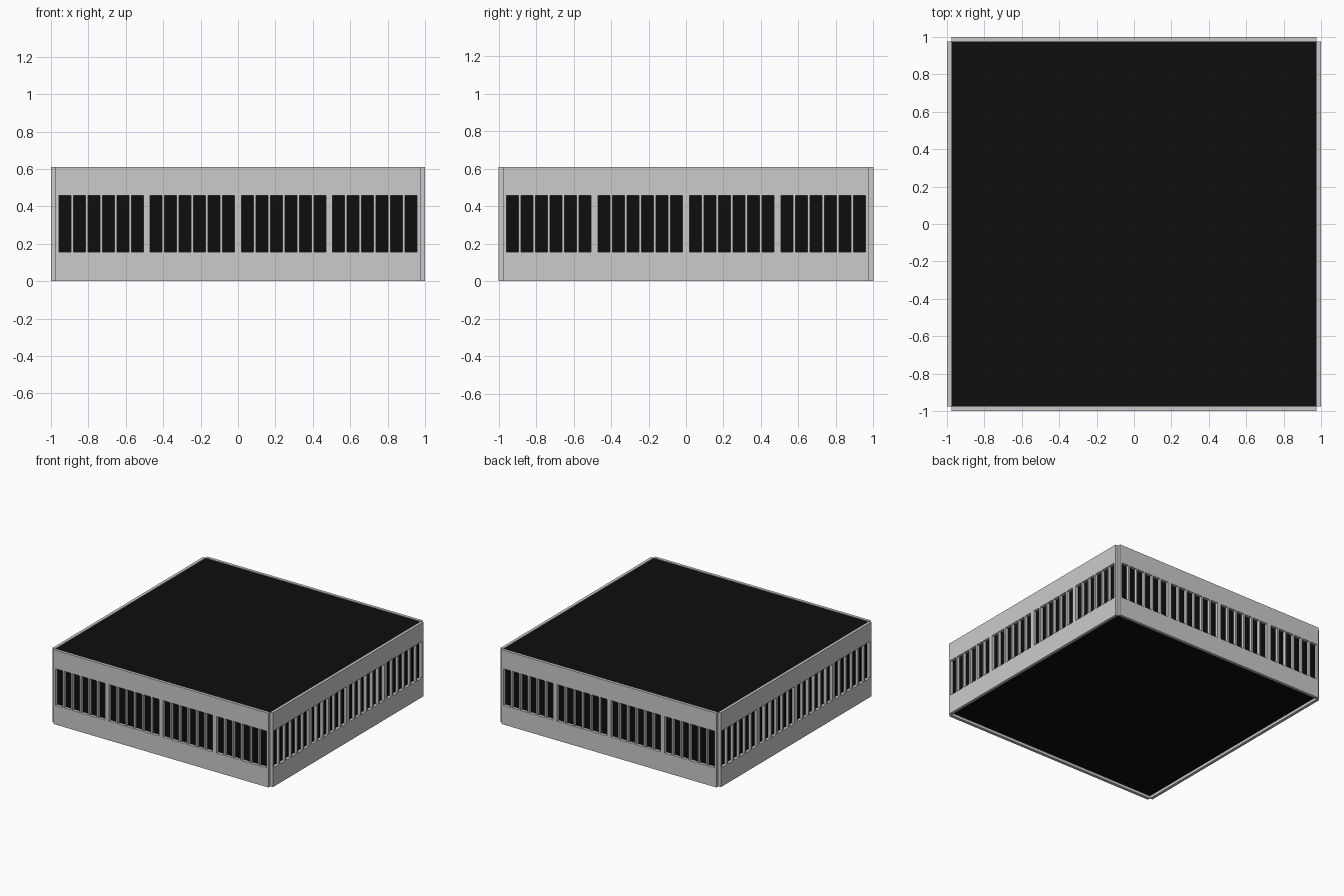
import bpy, bmesh, math
from mathutils import Matrix, Vector

if "Cube" in bpy.data.objects:
    bpy.data.objects.remove(bpy.data.objects["Cube"], do_unlink=True)

HEIGHT = 0.61
THICK = 0.024
HALF = 1 - THICK           # inner half width, also the half length of a panel
SLOT_LOW, SLOT_HIGH = 0.157, 0.458
SLOT_W, SLOT_STEP, GROUP_STEP = 0.064, 0.0775, 0.488
FIRST_SLOT = -0.958


def material(name, value):
    mat = bpy.data.materials.new(name)
    mat.use_nodes = True
    colour = (value, value, value, 1)
    mat.diffuse_color = colour
    mat.node_tree.nodes["Principled BSDF"].inputs["Base Color"].default_value = colour
    return mat


def add_object(name, bm, mat):
    bmesh.ops.recalc_face_normals(bm, faces=bm.faces)
    mesh = bpy.data.meshes.new(name)
    bm.to_mesh(mesh)
    bm.free()
    mesh.materials.append(mat)
    obj = bpy.data.objects.new(name, mesh)
    bpy.context.collection.objects.link(obj)
    return obj


grey = material("light grey", 0.6)
black = material("black", 0.004)

# Slotted panel, drawn on the front as a grid with the slots left open
columns = [-HALF]
for group in range(4):
    for slot in range(6):
        start = FIRST_SLOT + group * GROUP_STEP + slot * SLOT_STEP
        columns += [start, start + SLOT_W]
columns.append(HALF)
rows = [0, SLOT_LOW, SLOT_HIGH, HEIGHT]


def add_panel(name, angle):
    bm = bmesh.new()
    grid = [[bm.verts.new((x, -1, z)) for z in rows] for x in columns]
    for i in range(len(columns) - 1):
        for j in range(len(rows) - 1):
            if j == 1 and i % 2 == 1:
                continue
            bm.faces.new((grid[i][j], grid[i + 1][j], grid[i + 1][j + 1], grid[i][j + 1]))
    # Thicken the sheet inwards
    result = bmesh.ops.extrude_face_region(bm, geom=bm.faces[:], use_keep_orig=True)
    moved = [v for v in result["geom"] if isinstance(v, bmesh.types.BMVert)]
    bmesh.ops.translate(bm, verts=moved, vec=Vector((0, THICK, 0)))
    bmesh.ops.transform(bm, matrix=Matrix.Rotation(angle, 4, "Z"), verts=bm.verts)
    add_object(name, bm, grey)


for i, side in enumerate(("front", "left", "back", "right")):
    add_panel(side + "_slotted_panel", i * math.pi / 2)

# Dark core, recessed a little at the base
bm = bmesh.new()
low, high = 0.022, HEIGHT - 0.005
bmesh.ops.create_cube(bm, size=1)
bmesh.ops.scale(bm, verts=bm.verts, vec=(2 * HALF, 2 * HALF, high - low))
bmesh.ops.translate(bm, verts=bm.verts, vec=(0, 0, (low + high) / 2))
add_object("dark_core", bm, black)
